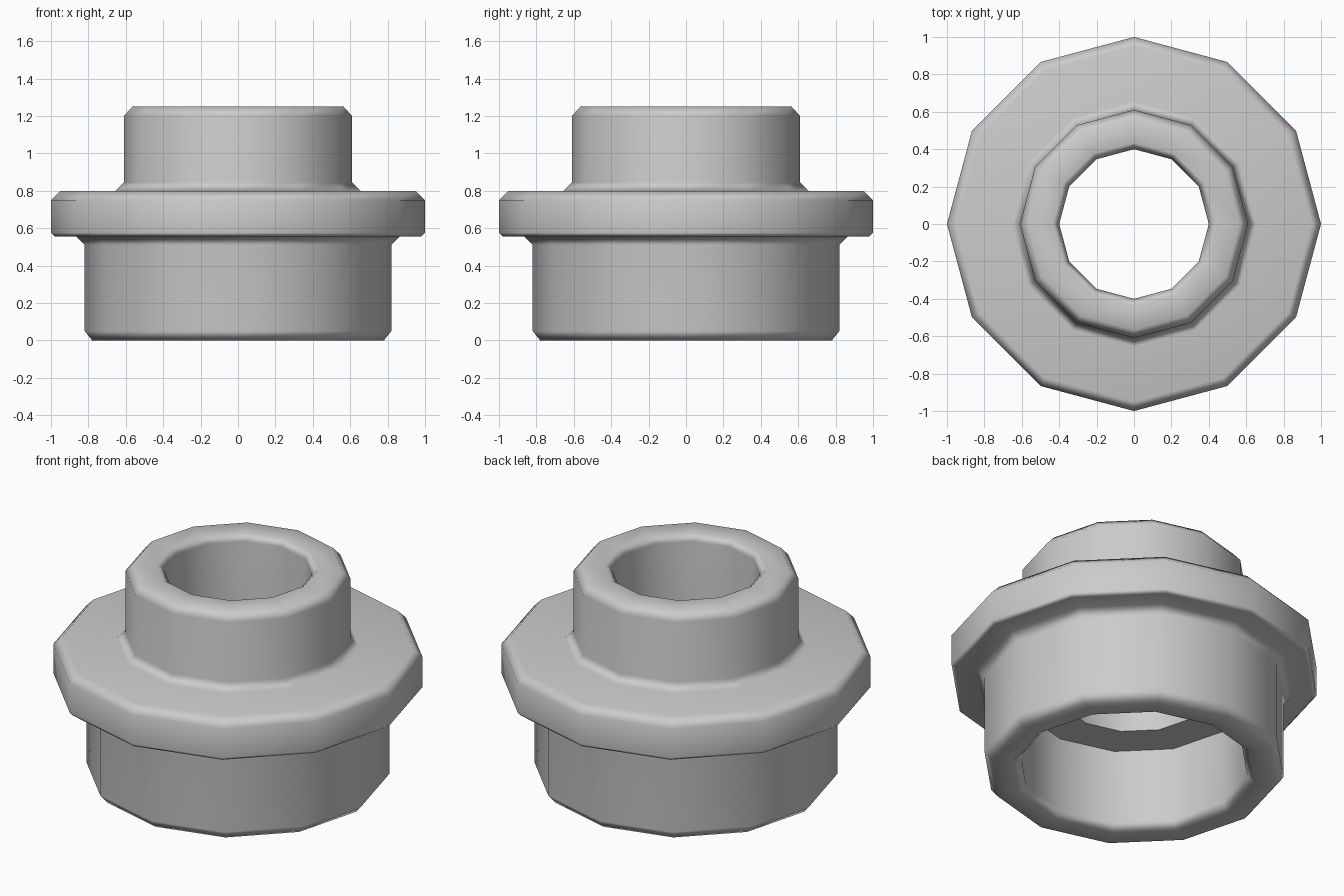
import bpy, bmesh, math

if "Cube" in bpy.data.objects:
    bpy.data.objects.remove(bpy.data.objects["Cube"])

SIDES = 12

# Closed (radius, height) section of the hollow flanged bushing
profile = [
    (0.78, 0.0), (0.82, 0.05), (0.82, 0.51), (0.865, 0.555),   # lower sleeve
    (0.98, 0.555), (1.0, 0.575), (1.0, 0.75), (0.95, 0.8),     # flange
    (0.655, 0.8), (0.61, 0.845), (0.61, 1.2), (0.565, 1.25),   # upper collar
    (0.435, 1.25), (0.40, 1.215), (0.40, 0.48),                # narrow bore
    (0.62, 0.48), (0.62, 0.04), (0.66, 0.0),                   # wide socket
]


def revolve(name, section, sides):
    bm = bmesh.new()
    rings = []
    for i in range(sides):
        a = 2 * math.pi * i / sides
        rings.append([bm.verts.new((r * math.cos(a), r * math.sin(a), z))
                      for r, z in section])
    n = len(section)
    for i in range(sides):
        a, b = rings[i], rings[(i + 1) % sides]
        for j in range(n):
            k = (j + 1) % n
            bm.faces.new((a[j], b[j], b[k], a[k]))
    bmesh.ops.recalc_face_normals(bm, faces=bm.faces)
    mesh = bpy.data.meshes.new(name)
    bm.to_mesh(mesh)
    bm.free()
    obj = bpy.data.objects.new(name, mesh)
    bpy.context.collection.objects.link(obj)
    return obj


bushing = revolve("flanged_bushing", profile, SIDES)

# Smooth walls and soft chamfers, flat faces kept flat
bpy.context.view_layer.objects.active = bushing
bushing.select_set(True)
bpy.ops.object.shade_smooth_by_angle(angle=math.radians(60))
soften = bushing.modifiers.new("soft_edges", 'WEIGHTED_NORMAL')
soften.keep_sharp = True
